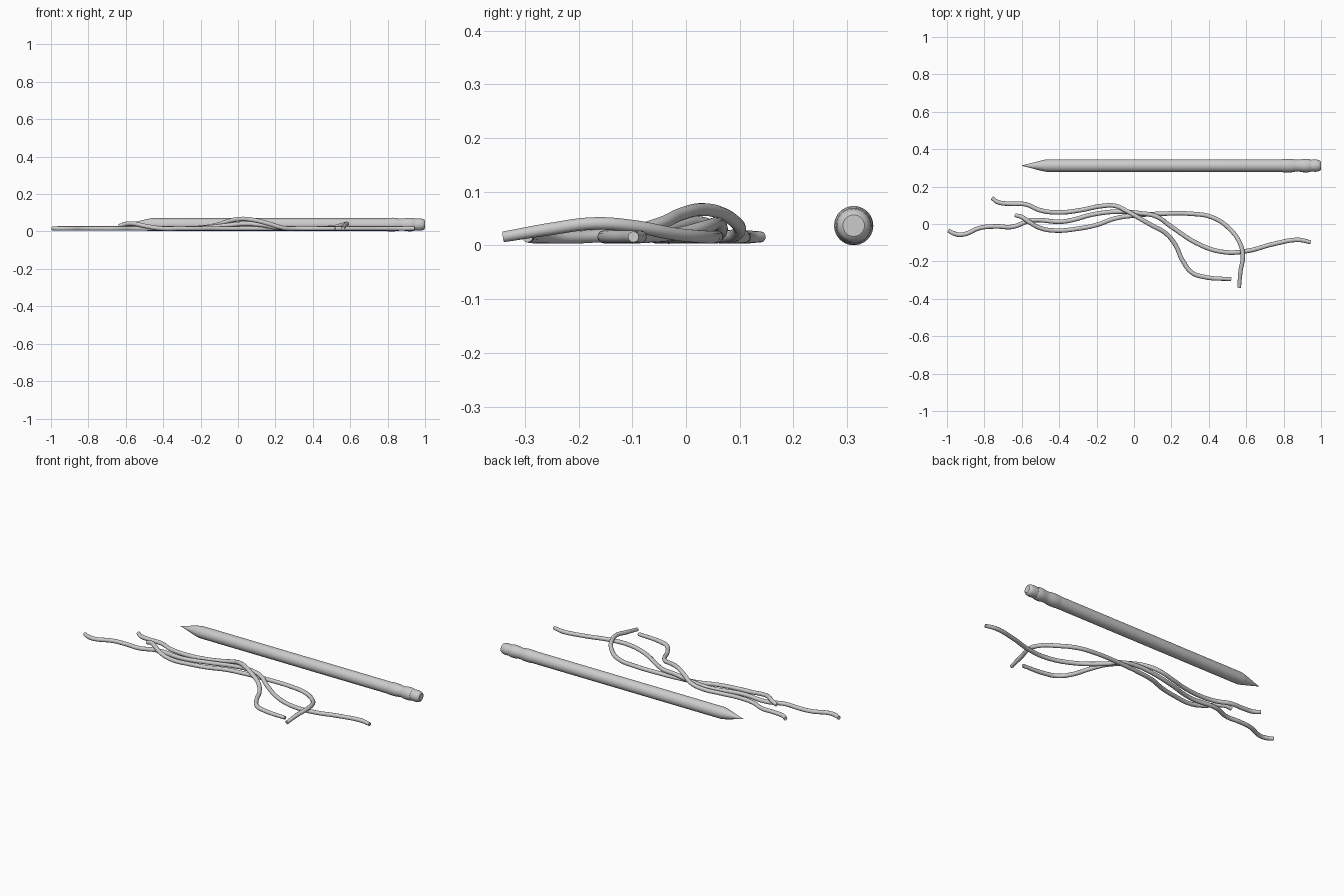
import bpy, bmesh
from math import cos, sin, pi

if "Cube" in bpy.data.objects:
    bpy.data.objects.remove(bpy.data.objects["Cube"])


def finish(obj, angle=0.6):
    bpy.ops.object.select_all(action='DESELECT')
    obj.select_set(True)
    bpy.context.view_layer.objects.active = obj
    bpy.ops.object.shade_smooth_by_angle(angle=angle)


def lathe_x(name, profile, y, z, sides=40):
    """Revolve (x, radius) points around an axis parallel to x."""
    bm = bmesh.new()
    rings = [[bm.verts.new((x, y + r * cos(2 * pi * i / sides), z + r * sin(2 * pi * i / sides)))
              for i in range(sides)] for x, r in profile]
    for a, b in zip(rings, rings[1:]):
        for i in range(sides):
            j = (i + 1) % sides
            bm.faces.new((a[i], a[j], b[j], b[i]))
    bm.faces.new(rings[0])
    bm.faces.new(rings[-1])
    bmesh.ops.recalc_face_normals(bm, faces=bm.faces)
    me = bpy.data.meshes.new(name)
    bm.to_mesh(me)
    bm.free()
    obj = bpy.data.objects.new(name, me)
    bpy.context.collection.objects.link(obj)
    finish(obj)


def strand(name, points, radius=0.012):
    """Round cord through smooth path points."""
    cu = bpy.data.curves.new(name, 'CURVE')
    cu.dimensions = '3D'
    cu.bevel_depth = radius
    cu.bevel_resolution = 4
    cu.use_fill_caps = True
    cu.resolution_u = 8
    sp = cu.splines.new('BEZIER')
    sp.bezier_points.add(len(points) - 1)
    for bp, p in zip(sp.bezier_points, points):
        bp.co = p
        bp.handle_left_type = bp.handle_right_type = 'AUTO'
    # slightly narrowed ends
    sp.bezier_points[0].radius = sp.bezier_points[-1].radius = 0.85
    obj = bpy.data.objects.new(name, cu)
    bpy.context.collection.objects.link(obj)
    bpy.ops.object.select_all(action='DESELECT')
    obj.select_set(True)
    bpy.context.view_layer.objects.active = obj
    bpy.ops.object.convert(target='MESH')
    finish(bpy.context.view_layer.objects.active)


# pencil: pointed tip and shaft, ribbed ferrule, rounded eraser
PY, PZ = 0.312, 0.037
lathe_x("pencil_shaft", [(-0.6, 0.001), (-0.58, 0.006), (-0.49, 0.029), (-0.465, 0.034), (0.8, 0.034)], PY, PZ)
lathe_x("pencil_ferrule", [(0.785, 0.033), (0.80, 0.036), (0.83, 0.0365), (0.85, 0.035), (0.865, 0.032),
                           (0.885, 0.032), (0.90, 0.035), (0.92, 0.0365), (0.935, 0.035), (0.945, 0.032)], PY, PZ)
lathe_x("pencil_eraser", [(0.94, 0.031), (0.955, 0.032), (0.97, 0.033), (0.985, 0.031), (0.995, 0.027),
                          (1.0, 0.02)], PY, PZ)

# strand arching over the other two near the middle
L = 0.016
strand("strand_over", [
    (-0.76, 0.14, L), (-0.73, 0.118, L), (-0.66, 0.108, L), (-0.58, 0.105, L), (-0.5, 0.073, L),
    (-0.4, 0.062, L), (-0.28, 0.075, L), (-0.18, 0.095, 0.022), (-0.1, 0.097, 0.038), (-0.04, 0.07, 0.058),
    (0.03, 0.03, 0.067), (0.1, -0.01, 0.058), (0.17, -0.05, 0.04), (0.22, -0.11, 0.024), (0.26, -0.195, L),
    (0.31, -0.26, L), (0.38, -0.284, L), (0.52, -0.295, L)])

# strand with the hooked right end, crossing the long strand twice
strand("strand_hook", [
    (-0.635, 0.047, 0.03), (-0.6, 0.037, 0.04), (-0.56, 0.01, 0.042), (-0.5, -0.022, 0.03),
    (-0.42, -0.035, 0.017), (-0.3, -0.025, L), (-0.2, -0.005, L), (-0.1, 0.03, L), (0.0, 0.045, L),
    (0.15, 0.055, L), (0.3, 0.055, L), (0.42, 0.035, L), (0.51, -0.025, 0.022), (0.565, -0.1, 0.036),
    (0.582, -0.17, 0.041), (0.57, -0.25, 0.031), (0.562, -0.34, L)])

# longest strand
strand("strand_long", [
    (-0.993, -0.034, L), (-0.965, -0.05, L), (-0.92, -0.057, L), (-0.82, -0.02, L), (-0.74, -0.013, L),
    (-0.65, -0.015, L), (-0.55, 0.019, L), (-0.38, 0.013, L), (-0.2, 0.055, 0.018), (-0.08, 0.066, 0.03),
    (0.03, 0.058, 0.041), (0.12, 0.04, 0.036), (0.2, -0.015, 0.022), (0.35, -0.11, L), (0.48, -0.15, L),
    (0.6, -0.145, L), (0.75, -0.106, L), (0.88, -0.085, L), (0.945, -0.098, L)])
